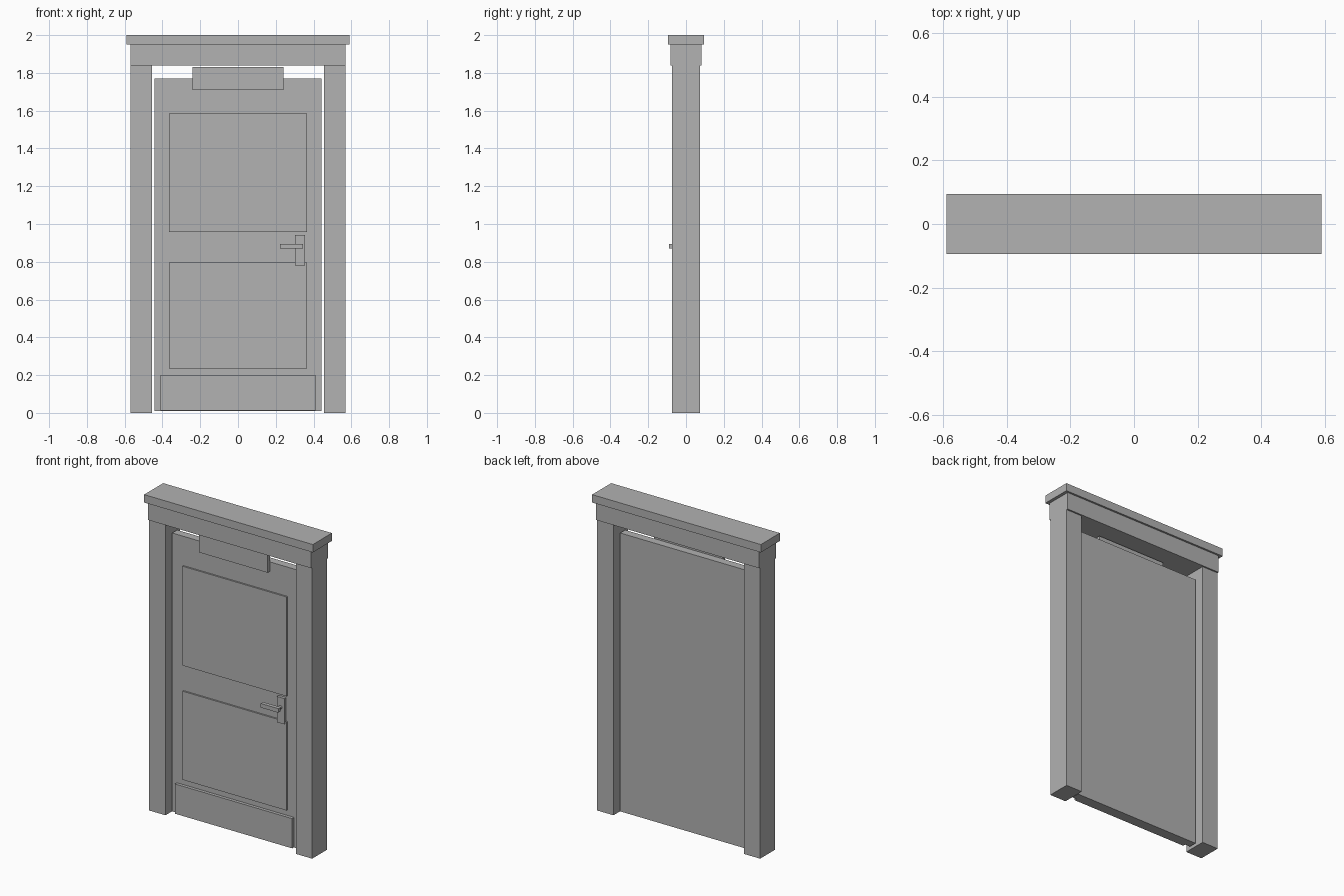
import bpy
import math

if "Cube" in bpy.data.objects:
    bpy.data.objects.remove(bpy.data.objects["Cube"])

grey = bpy.data.materials.new("plain_grey")
grey.diffuse_color = (0.445, 0.445, 0.445, 1.0)
grey.use_nodes = True
grey.node_tree.nodes["Principled BSDF"].inputs["Base Color"].default_value = grey.diffuse_color


def box(name, x, y, z):
    """Box spanning the (low, high) ranges on each axis."""
    spans = (x, y, z)
    bpy.ops.mesh.primitive_cube_add(size=1, location=[(a + b) / 2 for a, b in spans])
    ob = bpy.context.object
    ob.name = name
    ob.scale = [b - a for a, b in spans]
    bpy.ops.object.transform_apply(location=False, rotation=False, scale=True)
    ob.data.materials.append(grey)
    return ob


# Frame: two posts, lintel and overhanging cap
for side, x in (("left", (-0.57, -0.456)), ("right", (0.456, 0.57))):
    box(side + "_jamb", x, (-0.073, 0.073), (0.0, 1.84))
box("lintel", (-0.57, 0.57), (-0.083, 0.083), (1.84, 1.95))
box("cap", (-0.59, 0.59), (-0.095, 0.095), (1.95, 2.0))

# Door leaf with two raised panels
FACE = -0.025
box("door_leaf", (-0.443, 0.443), (FACE, 0.025), (0.01, 1.77))
for name, z in (("lower_panel", (0.235, 0.795)), ("upper_panel", (0.957, 1.585))):
    box(name, (-0.365, 0.365), (FACE - 0.01, FACE), z)

# Plates fixed to the front of the leaf
box("kick_plate", (-0.41, 0.41), (FACE - 0.02, FACE), (0.012, 0.2))
box("top_plate", (-0.24, 0.24), (FACE - 0.022, FACE), (1.71, 1.83))

# Handle: back plate, spindle and lever
box("handle_plate", (0.302, 0.355), (FACE - 0.018, FACE), (0.78, 0.943))
bpy.ops.mesh.primitive_cylinder_add(vertices=12, radius=0.011, depth=0.03,
                                    location=(0.328, -0.055, 0.882),
                                    rotation=(math.pi / 2, 0, 0))
spindle = bpy.context.object
spindle.name = "handle_spindle"
spindle.data.materials.append(grey)
bpy.ops.object.shade_smooth_by_angle()
box("handle_lever", (0.222, 0.345), (-0.09, -0.066), (0.869, 0.895))
